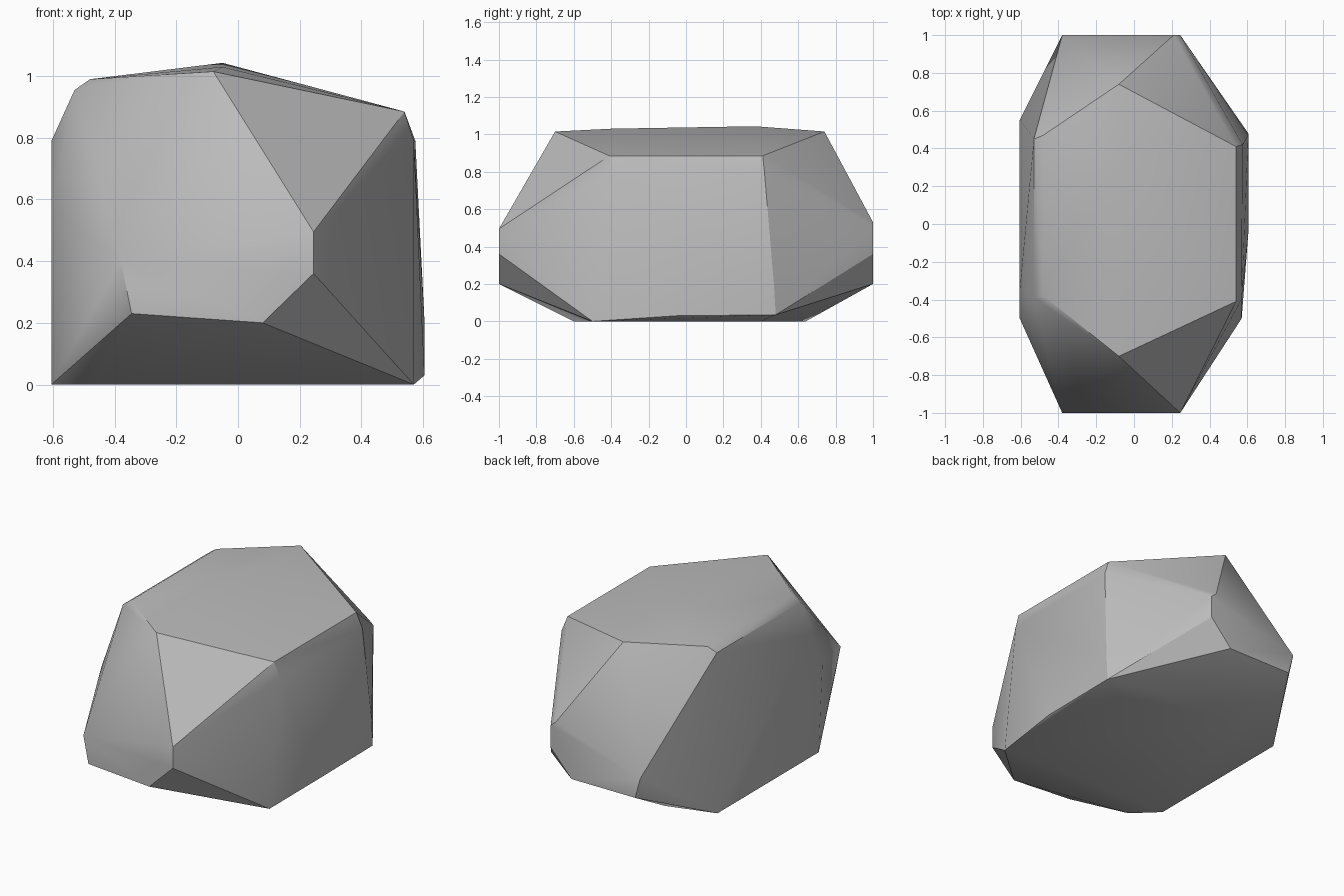
import bpy
import bmesh
import math

cube = bpy.data.objects.get("Cube")
if cube:
    bpy.data.objects.remove(cube, do_unlink=True)

# Stone colour
stone = bpy.data.materials.new("stone_grey")
stone.use_nodes = True
grey = (0.5, 0.5, 0.5, 1)
stone.diffuse_color = grey
stone.node_tree.nodes["Principled BSDF"].inputs["Base Color"].default_value = grey

# Corner points of the cut stone, grouped by area
front_end = [(x, -1, z) for x, z in
             ((-.38, .4), (-.345, .23), (.08, .2), (.245, .36), (.245, .495))]
back_end = [(x, 1, z) for x, z in
            ((-.38, .33), (-.345, .2), (.1, .2), (.245, .36), (.245, .5), (.21, .53))]
crown = [(-.08, -.7, 1.015), (-.05, -.4, 1.03), (-.05, .37, 1.043), (-.08, .74, 1.015),
         (.54, -.41, .885), (.54, .41, .885),
         (-.48, -.38, .99), (-.48, .47, .99),
         (-.53, -.39, .955), (-.53, .45, .955)]
right_side = [(.57, -.4, .79), (.575, .42, .79), (.57, -.5, 0),
              (.605, -.05, .03), (.605, .47, .2), (.605, .48, .035)]
left_side = [(-.605, -.35, .79), (-.605, -.5, .58), (-.605, -.46, 0), (-.605, .55, 0)]
underside = [(-.46, -.6, 0), (-.3, .64, 0), (.45, .4, 0)]

# Wrap the corners in a hull and merge nearly flat facets
bm = bmesh.new()
for point in front_end + back_end + crown + right_side + left_side + underside:
    bm.verts.new(point)
hull = bmesh.ops.convex_hull(bm, input=bm.verts[:])
loose = [v for v in bm.verts if not v.link_faces]
bmesh.ops.delete(bm, geom=loose, context='VERTS')
bmesh.ops.dissolve_limit(bm, angle_limit=math.radians(1.5),
                         verts=bm.verts[:], edges=bm.edges[:])
bmesh.ops.recalc_face_normals(bm, faces=bm.faces[:])

mesh = bpy.data.meshes.new("rock")
bm.to_mesh(mesh)
bm.free()
mesh.materials.append(stone)
rock = bpy.data.objects.new("rock", mesh)
bpy.context.collection.objects.link(rock)

# Soft shading across shallow bends, crisp main ridges
bpy.context.view_layer.objects.active = rock
rock.select_set(True)
bpy.ops.object.shade_smooth_by_angle(angle=math.radians(30))
